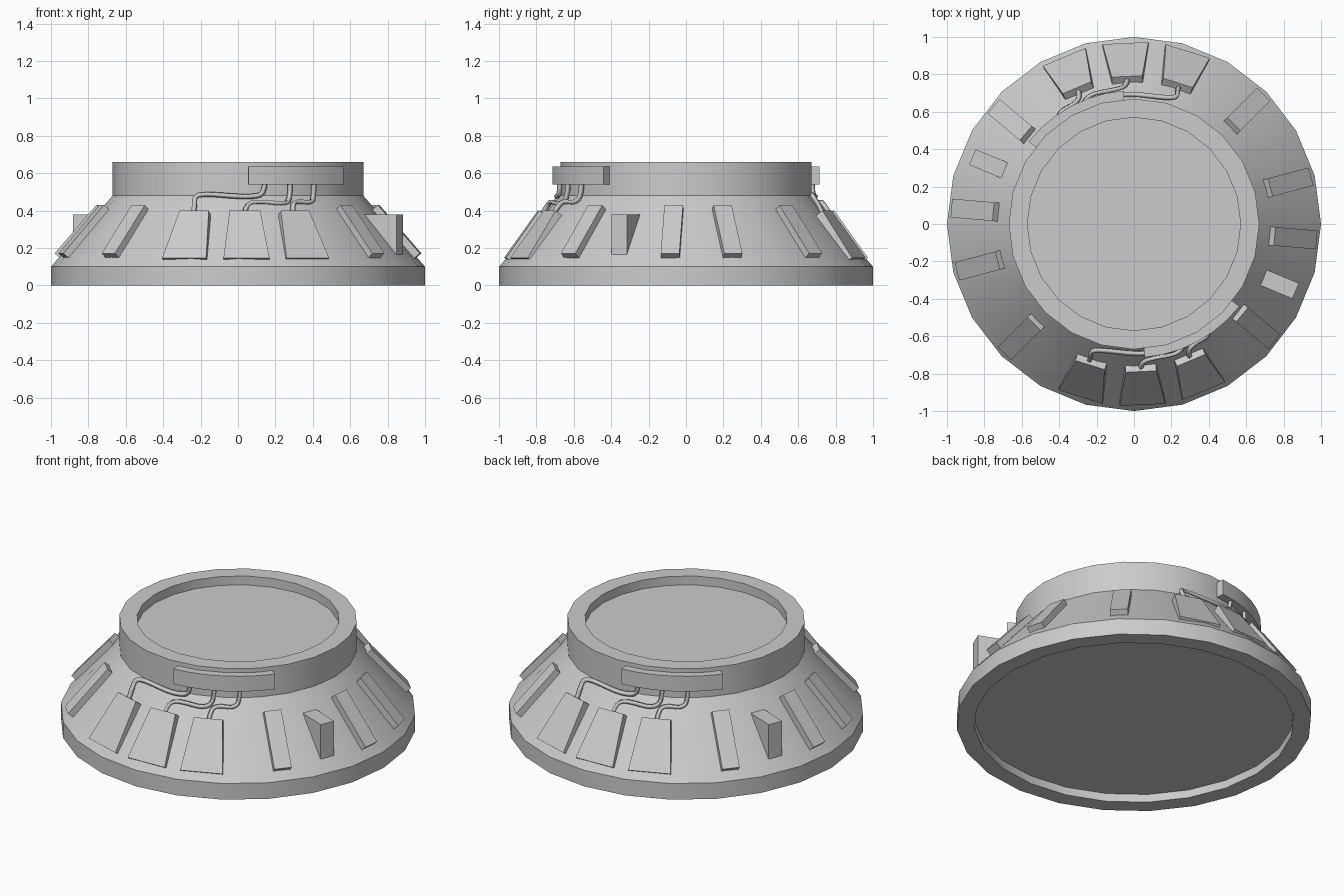
import bpy, bmesh
from math import sin, cos, pi, radians

if "Cube" in bpy.data.objects:
    bpy.data.objects.remove(bpy.data.objects["Cube"])


def finish(name, bm):
    bmesh.ops.recalc_face_normals(bm, faces=bm.faces)
    me = bpy.data.meshes.new(name)
    bm.to_mesh(me)
    bm.free()
    ob = bpy.data.objects.new(name, me)
    bpy.context.collection.objects.link(ob)
    return ob


def smooth(ob):
    bpy.ops.object.select_all(action='DESELECT')
    ob.select_set(True)
    bpy.context.view_layer.objects.active = ob
    bpy.ops.object.shade_smooth_by_angle(angle=radians(25))


def polar(angle, r, t, z):
    """Point at radius r, sideways offset t, height z, turned to angle."""
    return (r * cos(angle) - t * sin(angle), r * sin(angle) + t * cos(angle), z)


def lathe(name, profile, sides):
    bm = bmesh.new()
    rings = [[bm.verts.new(polar(2 * pi * i / sides, r, 0, z)) for i in range(sides)]
             for r, z in profile]
    for a, b in zip(rings, rings[1:]):
        for i in range(sides):
            j = (i + 1) % sides
            bm.faces.new((a[i], a[j], b[j], b[i]))
    bm.faces.new(rings[0])
    bm.faces.new(rings[-1])
    return finish(name, bm)


def prism(name, angle, section):
    """Solid from a side section of (radius, height, half width) points."""
    bm = bmesh.new()
    left = [bm.verts.new(polar(angle, r, -w, z)) for r, z, w in section]
    right = [bm.verts.new(polar(angle, r, w, z)) for r, z, w in section]
    bm.faces.new(left)
    bm.faces.new(right)
    n = len(section)
    for i in range(n):
        j = (i + 1) % n
        bm.faces.new((left[i], left[j], right[j], right[i]))
    return finish(name, bm)


def arc_box(name, start, end, r0, r1, z0, z1, steps):
    bm = bmesh.new()
    rings = []
    for i in range(steps + 1):
        a = start + (end - start) * i / steps
        rings.append([bm.verts.new(polar(a, r, 0, z))
                      for r, z in ((r0, z0), (r1, z0), (r1, z1), (r0, z1))])
    for a, b in zip(rings, rings[1:]):
        for i in range(4):
            j = (i + 1) % 4
            bm.faces.new((a[i], a[j], b[j], b[i]))
    bm.faces.new(rings[0])
    bm.faces.new(rings[-1])
    return finish(name, bm)


def wire(name, turn, points):
    cu = bpy.data.curves.new(name, 'CURVE')
    cu.dimensions = '3D'
    cu.bevel_depth = 0.014
    cu.bevel_resolution = 0
    cu.resolution_u = 3
    cu.use_fill_caps = True
    sp = cu.splines.new('NURBS')
    sp.points.add(len(points) - 1)
    for p, (deg, r, z) in zip(sp.points, points):
        p.co = (*polar(turn + radians(deg), r, 0, z), 1)
    sp.order_u = 3
    sp.use_endpoint_u = True
    ob = bpy.data.objects.new(name, cu)
    bpy.context.collection.objects.link(ob)


# Body: base rim, sloped skirt, neck, recessed top and underside
body = lathe("body", [(0.9, 0.05), (0.9, 0), (1, 0), (1, 0.1), (0.67, 0.48),
                      (0.67, 0.66), (0.57, 0.66), (0.57, 0.605)], 24)
smooth(body)

RIB = [(0.755, 0.43, 0.05), (0.98, 0.172, 0.05), (0.935, 0.133, 0.05), (0.71, 0.391, 0.05)]
PANEL = [(0.79, 0.40, 0.082), (0.968, 0.148, 0.123), (0.92, 0.115, 0.123), (0.735, 0.36, 0.082)]
WEDGE = [(0.70, 0.38, 0.045), (0.935, 0.38, 0.045), (0.935, 0.15, 0.045)]
WIRES = [
    [(-78, 0.69, 0.56), (-78, 0.69, 0.49), (-83, 0.695, 0.475), (-90, 0.695, 0.475),
     (-104, 0.695, 0.49), (-109, 0.715, 0.48), (-108, 0.75, 0.425), (-108, 0.77, 0.38)],
    [(-66, 0.69, 0.56), (-66, 0.69, 0.45), (-71, 0.735, 0.435), (-80, 0.725, 0.45),
     (-87, 0.735, 0.44), (-87.3, 0.77, 0.38)],
    [(-54, 0.69, 0.56), (-54, 0.69, 0.47), (-57, 0.72, 0.44), (-63, 0.715, 0.45),
     (-67, 0.735, 0.44), (-67.3, 0.77, 0.38)],
]

# The fittings repeat once, half a turn round
for side, turn in (("front", 0), ("back", pi)):
    for i, deg in enumerate((45, 15, -5, -40)):
        prism(f"{side}_rib_{i}", turn + radians(deg), RIB)
    for i, deg in enumerate((-107.3, -87.3, -67.3)):
        prism(f"{side}_panel_{i}", turn + radians(deg), PANEL)
    prism(f"{side}_wedge", turn + radians(-22.5), WEDGE)
    smooth(arc_box(f"{side}_junction_box", turn + radians(-85.5), turn + radians(-38),
                   0.63, 0.715, 0.54, 0.635, 6))
    for i, points in enumerate(WIRES):
        wire(f"{side}_wire_{i}", turn, points)
